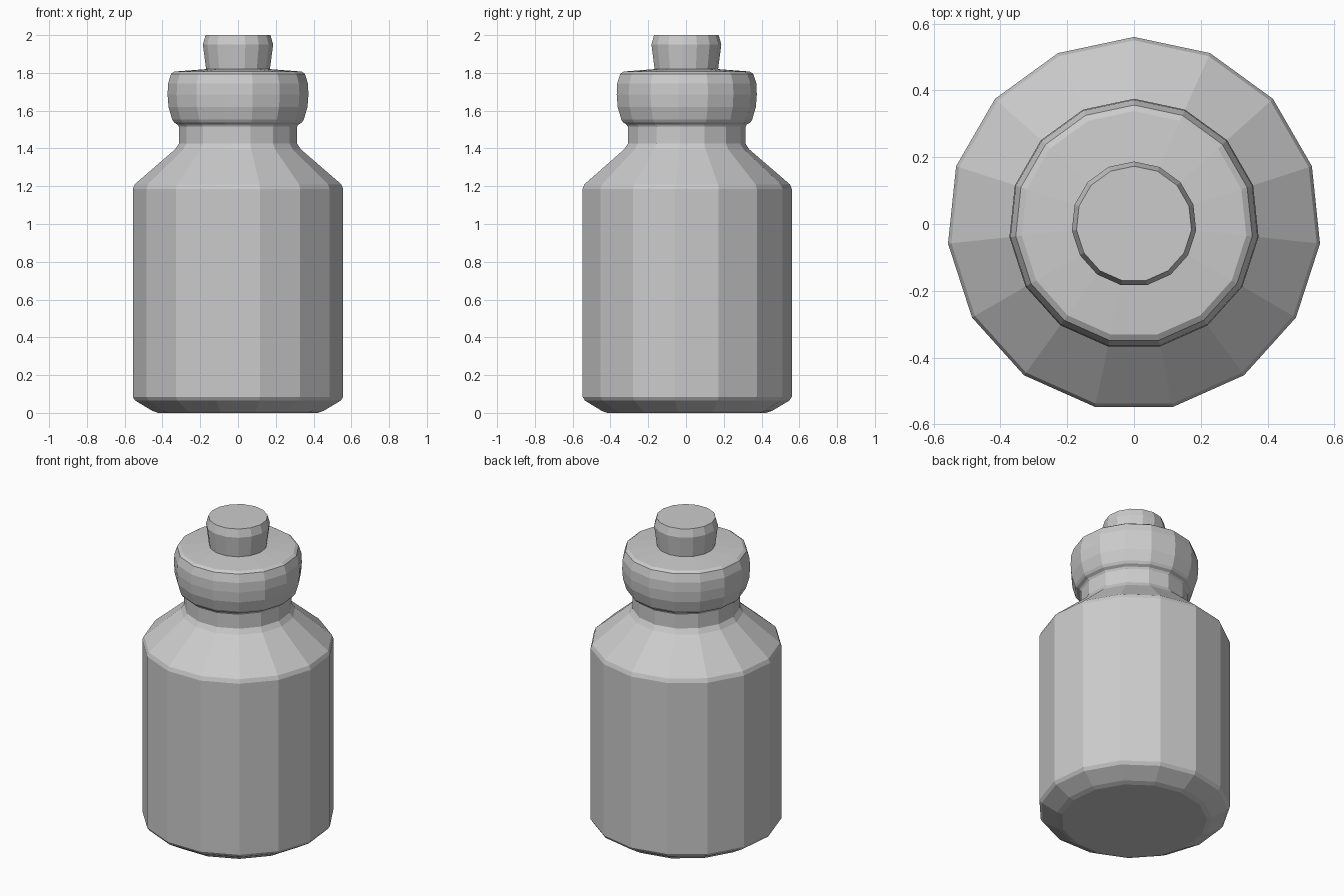
import bpy, bmesh
from math import cos, sin, pi

if "Cube" in bpy.data.objects:
    bpy.data.objects.remove(bpy.data.objects["Cube"])

SIDES = 15


def lathe(name, profile):
    """Revolve (radius, z) points into a closed faceted solid, one corner facing +y."""
    bm = bmesh.new()
    rings = []
    for r, z in profile:
        angles = [pi / 2 + 2 * pi * i / SIDES for i in range(SIDES)]
        rings.append([bm.verts.new((r * cos(a), r * sin(a), z)) for a in angles])
    for low, high in zip(rings, rings[1:]):
        for i in range(SIDES):
            j = (i + 1) % SIDES
            bm.faces.new((low[i], low[j], high[j], high[i]))
    bm.faces.new(rings[0][::-1])
    bm.faces.new(rings[-1])
    mesh = bpy.data.meshes.new(name)
    bm.to_mesh(mesh)
    bm.free()
    obj = bpy.data.objects.new(name, mesh)
    bpy.context.collection.objects.link(obj)
    return obj


# Bottle: chamfered base, straight body, sloped shoulder, neck and rounded lip
lathe("bottle", [
    (0.425, 0.0), (0.455, 0.01), (0.547, 0.065), (0.56, 0.085),
    (0.56, 1.185), (0.55, 1.21),
    (0.335, 1.395), (0.315, 1.425), (0.315, 1.515),
    (0.322, 1.527), (0.34, 1.537), (0.35, 1.552),
    (0.37, 1.62), (0.375, 1.685), (0.372, 1.745),
    (0.356, 1.795), (0.338, 1.807), (0.17, 1.82),
])

# Cork: flares upward, with a chamfered top edge
lathe("cork", [(0.168, 1.78), (0.17, 1.82), (0.187, 1.95), (0.173, 2.0)])
